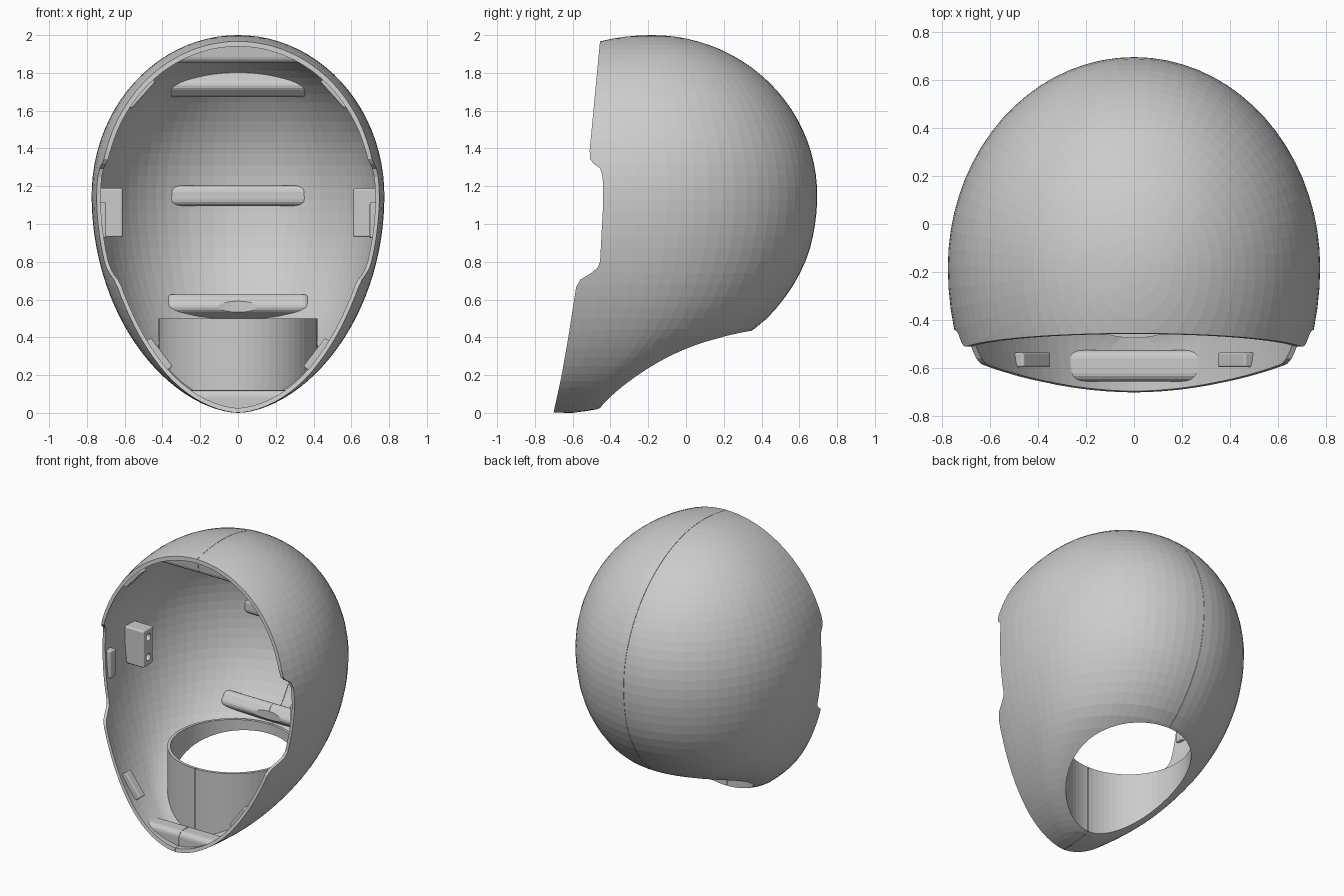
import bpy, bmesh
from math import sin, cos, pi, sqrt, radians, atan2
from mathutils import Matrix, Vector

if "Cube" in bpy.data.objects:
    bpy.data.objects.remove(bpy.data.objects["Cube"], do_unlink=True)

SEGMENTS, RINGS = 72, 48
WIDEST = 1.15          # height of the widest section
NECK_Y = -0.055

# Lower part of the egg: (height, y) of the back line and of the widest line
BACK = [(0, -.6), (.02, -.47), (.12, -.26), (.28, .05), (.44, .355),
        (.6, .515), (.785, .625), (.95, .675), (WIDEST, .695)]
MIDDLE = [(0, -.6), (.05, -.55), (.12, -.48), (.32, -.33), (.6, -.23), (WIDEST, -.18)]


def curve(points, z):
    """Smooth interpolation through (z, value) points."""
    def slope(i):
        if i == len(points) - 1:
            return 0
        a, b = points[max(i - 1, 0)], points[i + 1]
        return (b[1] - a[1]) / (b[0] - a[0])
    for i in range(len(points) - 1):
        (z0, v0), (z1, v1) = points[i], points[i + 1]
        if z <= z1:
            h = z1 - z0
            t = (z - z0) / h
            return (v0 * (1 + 2 * t) * (1 - t) ** 2 + v1 * t * t * (3 - 2 * t)
                    + h * slope(i) * t * (1 - t) ** 2 + h * slope(i + 1) * t * t * (t - 1))
    return points[-1][1]


def section(z):
    """Half width, middle y, back depth and front depth at one height."""
    if z > WIDEST:
        k = sqrt(max(0, 1 - ((z - WIDEST) / (2 - WIDEST)) ** 2))
        return .775 * k, -.18, .875 * k, k
    k = max(0, 1 - ((WIDEST - z) / WIDEST) ** 2)
    mid = curve(MIDDLE, z)
    return .775 * k ** .57, mid, curve(BACK, z) - mid, k ** .35


def finish(name, bm):
    bmesh.ops.recalc_face_normals(bm, faces=bm.faces)
    mesh = bpy.data.meshes.new(name)
    bm.to_mesh(mesh)
    bm.free()
    ob = bpy.data.objects.new(name, mesh)
    bpy.context.collection.objects.link(ob)
    return ob


def egg(name, scale=1.0):
    bm = bmesh.new()
    rings = []
    for i in range(1, RINGS):
        z = 1 - cos(pi * i / RINGS)
        w, mid, back, front = section(z)
        ring = []
        for j in range(SEGMENTS):
            a = 2 * pi * j / SEGMENTS
            depth = back if sin(a) > 0 else front
            ring.append(bm.verts.new((w * cos(a), mid + depth * sin(a), z)))
        rings.append(ring)
    poles = [bm.verts.new((0, -.6, 0)), bm.verts.new((0, -.18, 2))]
    for j in range(SEGMENTS):
        k = (j + 1) % SEGMENTS
        for low, high in zip(rings, rings[1:]):
            bm.faces.new((low[j], low[k], high[k], high[j]))
        bm.faces.new((poles[0], rings[0][k], rings[0][j]))
        bm.faces.new((poles[1], rings[-1][j], rings[-1][k]))
    centre = Vector((0, -.1, 1))
    for v in bm.verts:
        v.co = centre + (v.co - centre) * scale
    return finish(name, bm)


def box(name, centre, size, rotation=None, bevel=0.0):
    bm = bmesh.new()
    bmesh.ops.create_cube(bm, size=1, matrix=Matrix.Diagonal((*size, 1)))
    if bevel:
        bmesh.ops.bevel(bm, geom=bm.edges[:], offset=bevel, segments=4,
                        profile=.5, affect='EDGES')
    matrix = Matrix.Translation(centre) @ (rotation or Matrix.Identity(4))
    bmesh.ops.transform(bm, matrix=matrix, verts=bm.verts)
    return finish(name, bm)


def cylinder(name, centre, radius, depth, axis='Z', sides=64):
    bm = bmesh.new()
    turn = Matrix.Rotation(pi / 2, 4, 'Y') if axis == 'X' else Matrix.Identity(4)
    bmesh.ops.create_cone(bm, cap_ends=True, segments=sides, radius1=radius,
                          radius2=radius, depth=depth,
                          matrix=Matrix.Translation(centre) @ turn)
    return finish(name, bm)


def subtract(target, cutter):
    cutter.hide_render = True
    mod = target.modifiers.new("cut", 'BOOLEAN')
    mod.operation = 'DIFFERENCE'
    mod.solver = 'EXACT'
    mod.object = cutter
    bpy.context.view_layer.objects.active = target
    bpy.ops.object.modifier_apply(modifier=mod.name)
    bpy.data.objects.remove(cutter, do_unlink=True)


# The cavity; whatever is taken out of it stays solid inside the shell
cavity = egg("cavity", .975)

# Neck tube
subtract(cavity, cylinder("neck_tube", (0, NECK_Y, 0), .42, 1.0))

# Ribs across the seam: outer point (y, z), outward angle, thickness
for y, z, angle, thick in [(.695, 1.15, 0, .11), (.4, 1.782, 46, .11),
                           (.445, .525, -38, .11), (-.4, 1.975, 97, .1),
                           (-.59, 0, -90, .13)]:
    a = radians(angle)
    out = Vector((0, cos(a), sin(a)))
    subtract(cavity, box("rib", Vector((0, y, z)) + out * .03, (.76, .3, thick),
                         Matrix.Rotation(a, 4, 'X'), .035))

# Mounting block with two screw holes
block = box("mount", (.71, -.125, 1.06), (.2, .11, .26), None, .012)
for z in (.99, 1.13):
    subtract(block, cylinder("screw_hole", (.61, -.125, z), .025, .1, 'X', 20))
subtract(cavity, block)

# Tabs along the rim: centre and lengthwise direction in x and z
for x, y, z, dx, dz in [(.725, -.39, 1.02, 0, 1), (.52, -.42, 1.7, -.13, .145),
                        (.425, -.565, .305, .13, .17)]:
    subtract(cavity, box("tab", (x, y, z), (.055, .06, .19),
                         Matrix.Rotation(atan2(dx, dz), 4, 'Y'), .008))

# Hollow shell with neck opening
shell = egg("head_shell")
subtract(shell, cavity)
subtract(shell, cylinder("neck_bore", (0, NECK_Y, .1), .4, 1.0))

# Face opening, from its side profile
profile = [(-2, 2.2), (-.435, 2.2), (-.455, 1.97), (-.51, 1.39), (-.508, 1.345),
           (-.49, 1.32), (-.455, 1.295), (-.441, 1.25), (-.439, 1.1), (-.455, .8),
           (-.47, .765), (-.51, .735), (-.56, .705), (-.582, .665), (-.623, .4),
           (-.66, .19), (-.697, .02), (-.74, -.2), (-2, -.2)]
bm = bmesh.new()
face = bm.faces.new([bm.verts.new((-1, y, z)) for y, z in profile])
extruded = bmesh.ops.extrude_face_region(bm, geom=[face])["geom"]
bmesh.ops.translate(bm, vec=(2, 0, 0),
                    verts=[g for g in extruded if isinstance(g, bmesh.types.BMVert)])
subtract(shell, finish("face_opening", bm))

# Keep the left half and mirror it, leaving a hairline seam
subtract(shell, box("right_half", (-.999, 0, 1), (2, 3, 3)))
mirror = shell.modifiers.new("mirror", 'MIRROR')
mirror.use_mirror_merge = False
